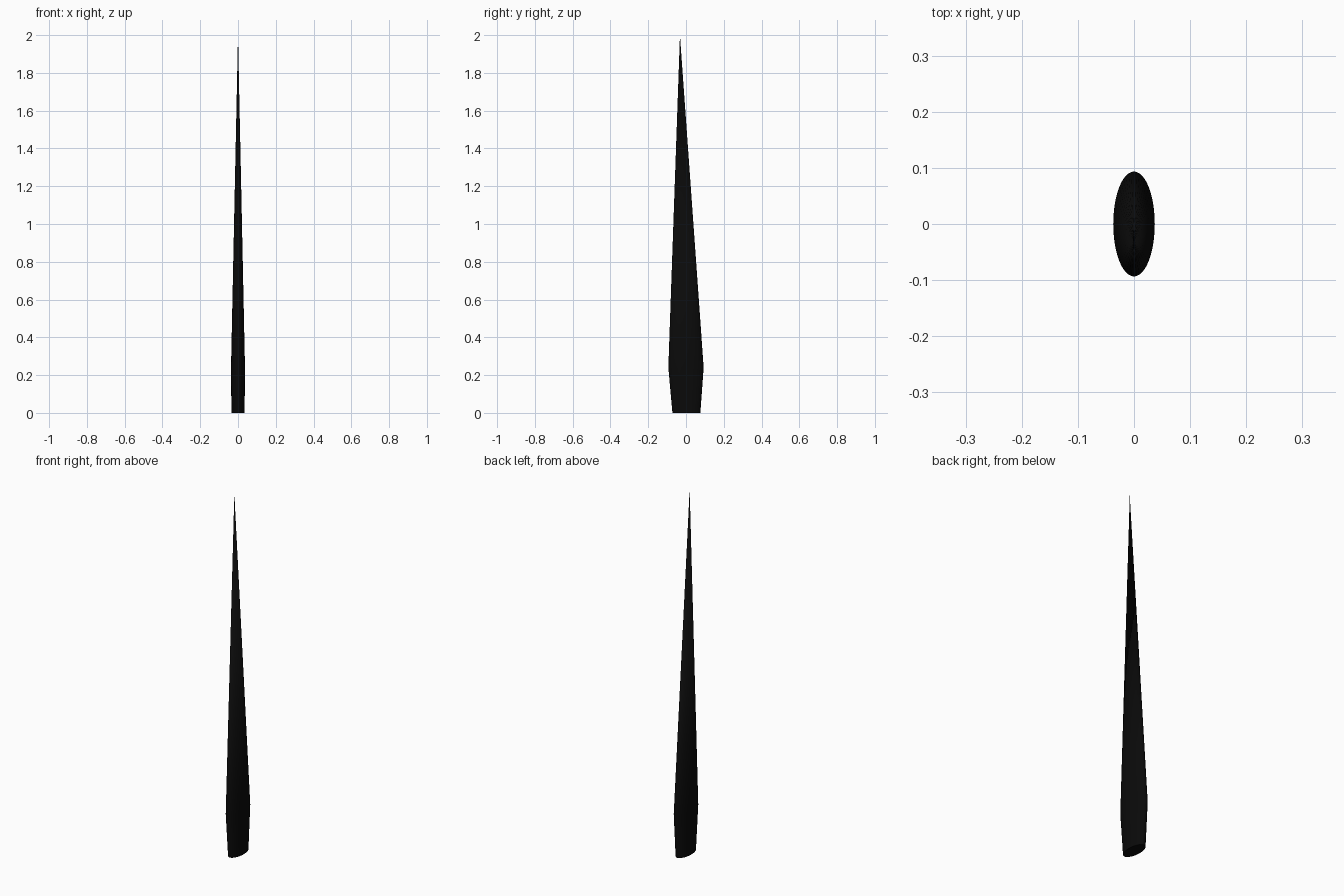
import bpy, bmesh
from math import cos, sin, tau, radians

if "Cube" in bpy.data.objects:
    bpy.data.objects.remove(bpy.data.objects["Cube"])

SIDES = 48
# Elliptical sections: z, y centre, half width x, half depth y
SECTIONS = [(0.0, 0.002, 0.035, 0.074),
            (0.24, 0.0, 0.037, 0.0935)]
TIP = (0.0, -0.032, 2.0)

bm = bmesh.new()

# Section rings
rings = [[bm.verts.new((rx * cos(tau * i / SIDES), cy + ry * sin(tau * i / SIDES), z))
          for i in range(SIDES)] for z, cy, rx, ry in SECTIONS]
tip = bm.verts.new(TIP)

# Flared root, long tapering spike and flat base cap
low, wide = rings
for i in range(SIDES):
    j = (i + 1) % SIDES
    bm.faces.new((low[i], low[j], wide[j], wide[i]))
    bm.faces.new((wide[i], wide[j], tip))
bm.faces.new(low[::-1])

mesh = bpy.data.meshes.new("blade")
bm.to_mesh(mesh)
bm.free()
blade = bpy.data.objects.new("blade", mesh)
bpy.context.collection.objects.link(blade)

# Black finish
black = bpy.data.materials.new("black")
black.diffuse_color = (0.003, 0.003, 0.003, 1)
black.use_nodes = True
black.node_tree.nodes["Principled BSDF"].inputs["Base Color"].default_value = black.diffuse_color
mesh.materials.append(black)

bpy.context.view_layer.objects.active = blade
blade.select_set(True)
bpy.ops.object.shade_smooth_by_angle(angle=radians(30))
